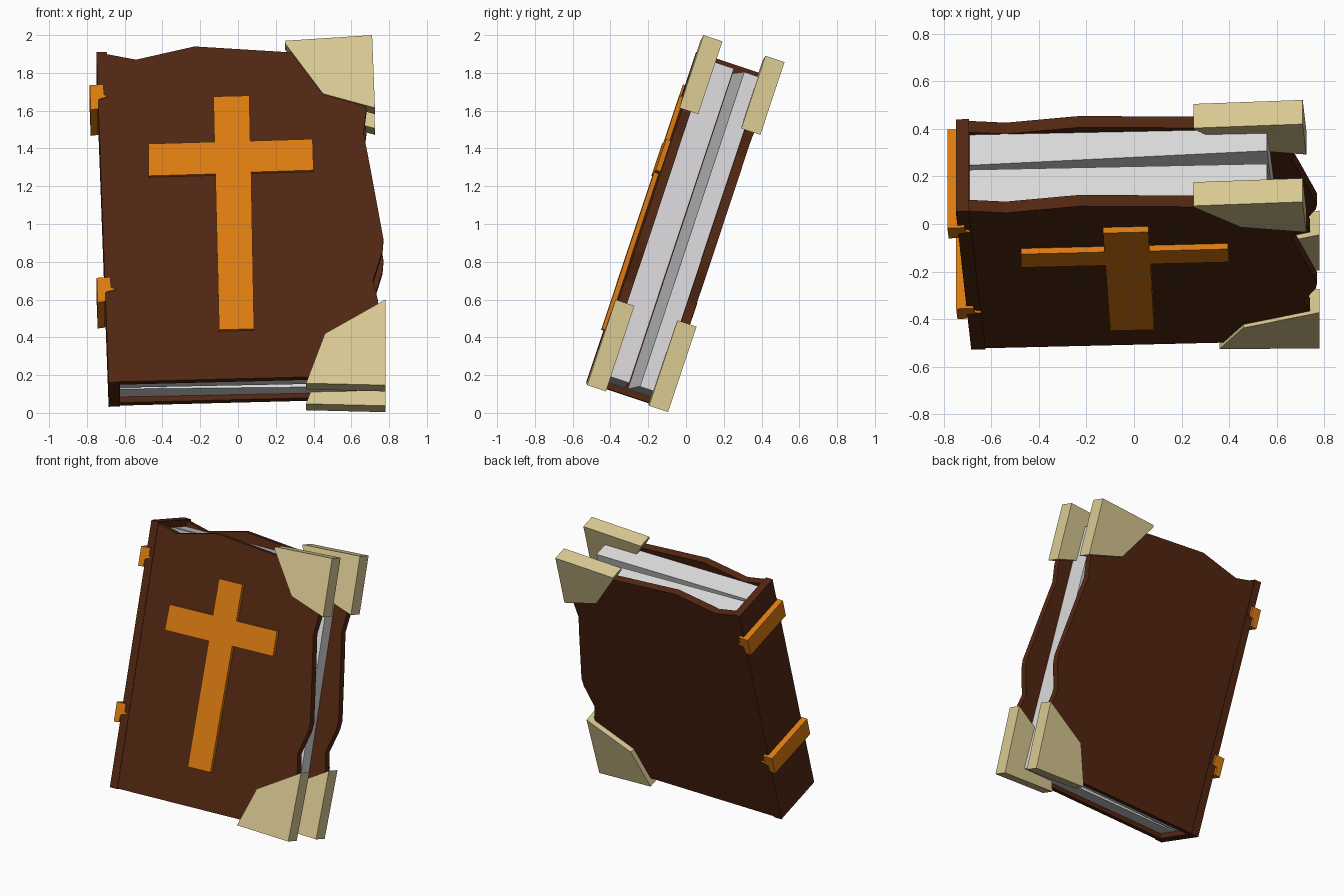
import bpy, bmesh, math

if "Cube" in bpy.data.objects:
    bpy.data.objects.remove(bpy.data.objects["Cube"])

# Lean of the book: w runs up the cover, n runs from front cover to back cover
LEAN = math.atan2(1, 3)
S, C = math.sin(LEAN), math.cos(LEAN)
Y0, Z0, YAW = -0.515, 0.16, 0.015


def material(name, rgb):
    m = bpy.data.materials.new(name)
    m.diffuse_color = (*rgb, 1)
    m.use_nodes = True
    m.node_tree.nodes["Principled BSDF"].inputs["Base Color"].default_value = m.diffuse_color
    return m


LEATHER = material("brown leather", (0.085, 0.020, 0.006))
PAPER = material("white paper", (0.72, 0.71, 0.72))
GOLD = material("orange gold", (0.72, 0.20, 0.005))
CREAM = material("cream metal", (0.70, 0.59, 0.29))


def slab(name, outline, n0, n1, mat, ref=0.0, taper=0.0):
    """Leaning prism: (x, z) outline as seen at depth ref, filled from n0 to n1."""
    bm = bmesh.new()
    xmin = min(p[0] for p in outline)

    def vert(x, z, n):
        w = (z - Z0 + S * ref) / C
        return bm.verts.new((x, Y0 + S * w + C * n + YAW * x, Z0 + C * w - S * n))

    front = [vert(x, z, n0 + taper * (x - xmin)) for x, z in outline]
    back = [vert(x, z, n1) for x, z in outline]
    bm.faces.new(front)
    bm.faces.new(back[::-1])
    k = len(outline)
    for i in range(k):
        j = (i + 1) % k
        bm.faces.new((front[j], front[i], back[i], back[j]))
    bmesh.ops.recalc_face_normals(bm, faces=bm.faces)
    me = bpy.data.meshes.new(name)
    bm.to_mesh(me)
    bm.free()
    me.materials.append(mat)
    ob = bpy.data.objects.new(name, me)
    bpy.context.collection.objects.link(ob)
    return ob


# Worn covers with ragged top and fore edge
cover = [(-0.70, 1.90), (-0.54, 1.87), (-0.23, 1.94), (0.26, 1.91), (0.50, 1.88),
         (0.66, 1.78), (0.68, 1.60), (0.665, 1.48), (0.70, 1.30), (0.77, 0.92),
         (0.765, 0.86), (0.715, 0.70), (0.74, 0.60), (0.74, 0.20), (-0.63, 0.165)]
slab("front_cover", cover, 0.0, 0.05, LEATHER)
slab("back_cover", cover, 0.35, 0.40, LEATHER)

# Spine
slab("spine", [(-0.75, 1.91), (-0.695, 1.91), (-0.625, 0.162), (-0.685, 0.16)],
     -0.004, 0.404, LEATHER)

# Two page blocks with a gap that widens away from the spine
pages = [(-0.70, 1.865), (0.56, 1.885), (0.63, 0.22), (-0.635, 0.195)]
slab("front_pages", pages, 0.05, 0.195, PAPER)
slab("back_pages", pages, 0.215, 0.35, PAPER, taper=0.03)

# Raised cross on the front cover
cross = [(-0.13, 1.675), (0.06, 1.68), (0.065, 1.44), (0.395, 1.45), (0.40, 1.285),
         (0.07, 1.275), (0.085, 0.445), (-0.10, 0.44), (-0.12, 1.265),
         (-0.475, 1.255), (-0.475, 1.425), (-0.125, 1.435)]
slab("cross", cross, -0.025, 0.01, GOLD, ref=-0.025)

# Metal corner guards, the same shape on both covers
top_corner = [(0.25, 1.97), (0.71, 2.0), (0.725, 1.615), (0.45, 1.69), (0.25, 1.955)]
bottom_corner = [(0.36, 0.157), (0.46, 0.42), (0.78, 0.60), (0.78, 0.147)]
for side, a, b in (("front", -0.015, 0.09), ("back", 0.33, 0.437)):
    slab(side + "_top_corner", top_corner, a, b, CREAM, ref=-0.015)
    slab(side + "_bottom_corner", bottom_corner, a, b, CREAM, ref=-0.015)

# Bands around the spine, pointed on the inner side
for name, x, z, tip in (("upper_band", -0.785, 1.735, 0.095), ("lower_band", -0.748, 0.715, 0.105)):
    band = [(x, z), (x + 0.072, z + 0.004), (x + 0.076, z - 0.05), (x + tip, z - 0.06),
            (x + 0.048, z - 0.075), (x + 0.045, z - 0.125), (x + 0.005, z - 0.13)]
    slab(name, band, -0.015, 0.422, GOLD, ref=-0.015)
